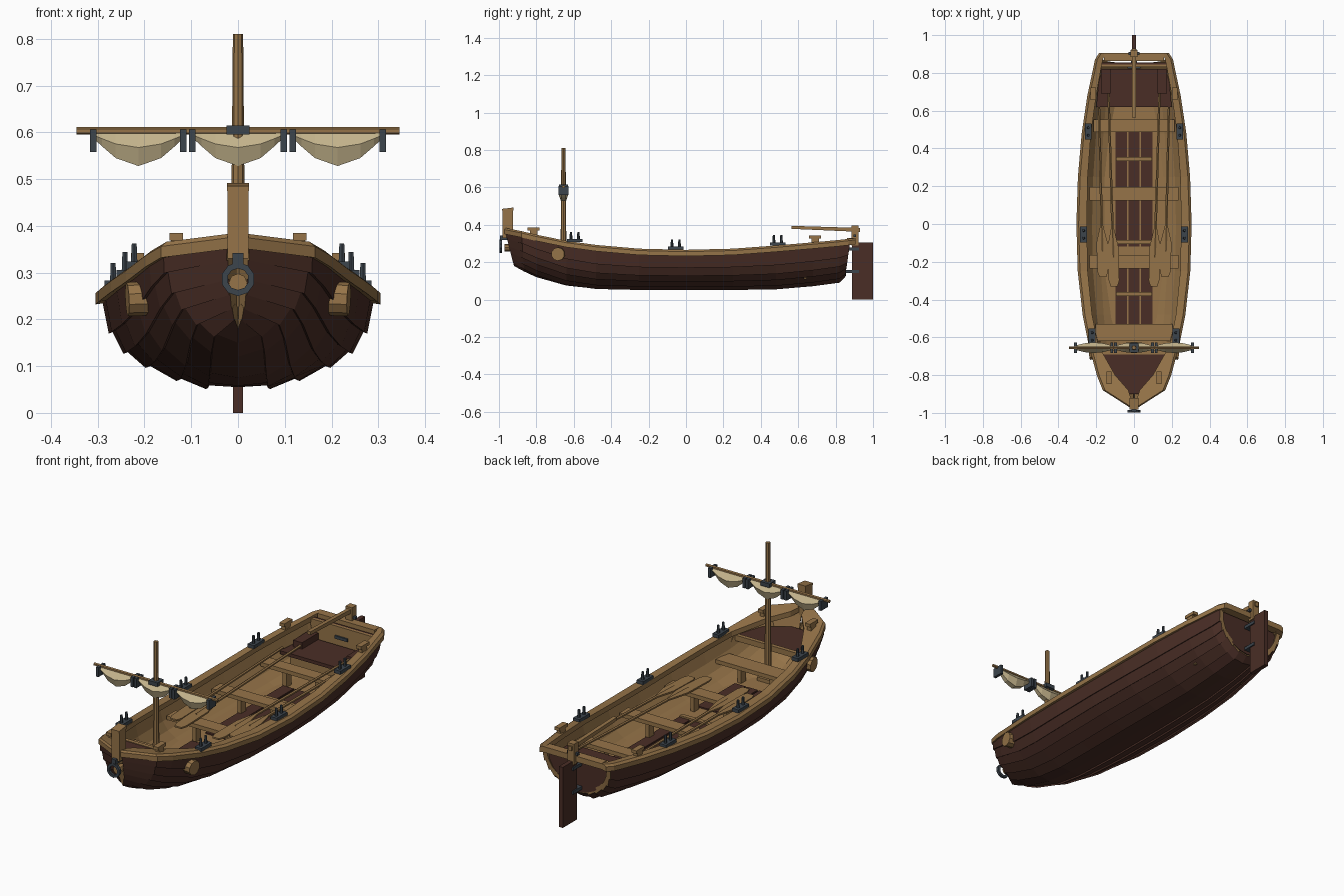
import bpy, bmesh, math
from mathutils import Vector

if "Cube" in bpy.data.objects:
    bpy.data.objects.remove(bpy.data.objects["Cube"])

def material(name, rgb):
    m = bpy.data.materials.new(name)
    m.diffuse_color = (*rgb, 1)
    m.use_nodes = True
    m.node_tree.nodes["Principled BSDF"].inputs["Base Color"].default_value = m.diffuse_color
    return m

DARK = material("dark_brown_wood", (0.068, 0.027, 0.019))
WOOD = material("tan_wood", (0.305, 0.175, 0.066))
IRON = material("blue_grey_iron", (0.045, 0.058, 0.072))
SAIL = material("cream_canvas", (0.56, 0.46, 0.265))

def finish(name, bm, *mats):
    bmesh.ops.remove_doubles(bm, verts=bm.verts, dist=1e-5)
    bmesh.ops.recalc_face_normals(bm, faces=bm.faces)
    me = bpy.data.meshes.new(name)
    bm.to_mesh(me)
    bm.free()
    for m in mats:
        me.materials.append(m)
    ob = bpy.data.objects.new(name, me)
    bpy.context.collection.objects.link(ob)
    return ob

def box(name, x, y, z, mat):
    bm = bmesh.new()
    bmesh.ops.create_cube(bm, size=1)
    for v in bm.verts:
        v.co = [(a + b) / 2 + c * (b - a) for (a, b), c in zip((x, y, z), v.co)]
    return finish(name, bm, mat)

def rod(name, a, b, r1, r2, mat, sides=8):
    a, b = Vector(a), Vector(b)
    bm = bmesh.new()
    bmesh.ops.create_cone(bm, cap_ends=True, segments=sides, radius1=r1, radius2=r2, depth=(b - a).length)
    q = (b - a).to_track_quat('Z', 'Y')
    for v in bm.verts:
        v.co = q @ v.co + (a + b) / 2
    return finish(name, bm, mat)

def loft(name, rows, mats, rule=None, cap="ngon"):
    bm = bmesh.new()
    vs = [[bm.verts.new(p) for p in r] for r in rows]
    n = len(rows[0])
    for r, s in zip(vs, vs[1:]):
        for i in range(n):
            j = (i + 1) % n
            f = bm.faces.new((r[i], r[j], s[j], s[i]))
            f.material_index = rule(i) if rule else 0
    for r in (vs[0], vs[-1]):
        if cap == "ngon":
            bm.faces.new(r)
        else:  # rim strip joining outer and inner shells
            for i in range(n // 2 - 1):
                bm.faces.new((r[i], r[i + 1], r[n - 2 - i], r[n - 1 - i])).material_index = 1
    return finish(name, bm, *mats)

def prism(name, pts, axis, lo, hi, mat):
    rows = []
    for d in (lo, hi):
        rows.append([p[:axis] + (d,) + p[axis:] for p in pts])
    return loft(name, rows, [mat])

# Stations: y, half beam, sheer height, keel height, inner rail edge, rake, bow shape
ST = [(-.97, .024, .38, .18, 0, .05, 1), (-.88, .165, .362, .15, .03, .015, .9),
      (-.8, .197, .343, .12, .10, 0, .7), (-.64, .24, .31, .075, .19, 0, .3),
      (-.48, .272, .288, .058, .222, 0, .1), (-.25, .298, .268, .055, .245, 0, 0),
      (0, .305, .262, .055, .25, 0, 0), (.25, .297, .268, .055, .245, 0, 0),
      (.48, .277, .285, .058, .228, 0, 0), (.68, .247, .302, .073, .2, 0, .1),
      (.82, .217, .315, .09, .175, 0, .2), (.88, .2, .322, .12, .155, -.03, .2)]
MID = [(0, 0), (.22, .02), (.42, .10), (.63, .23), (.78, .37), (.88, .57), (.96, .95)]
BOW = [(0, 0), (.3, .1), (.52, .22), (.7, .37), (.82, .53), (.91, .73), (.97, .95)]

def section(st, inset=0, lap=0.009):
    y, b, s, k, _, rake, f = st
    b, k = max(b - inset, .004), k + inset
    lap = min(lap, b * .12)
    pts = []
    for i in range(7):
        u = MID[i][0] * (1 - f) + BOW[i][0] * f
        v = MID[i][1] * (1 - f) + BOW[i][1] * f
        p = Vector((u * b, y + rake * (1 - v), k + v * (s - k)))
        pts.append(p)
        if 0 < i < 6:  # lower edge of the next plank overlaps outward
            pts.append(p + Vector((u, 0, -.9 * (1 - v))) * lap)
    left = [Vector((-p.x, p.y, p.z)) for p in reversed(pts[1:])]
    return left + pts

# Hull: lapped planks outside, smooth lining inside
rows = []
for k, st in enumerate(ST):
    inner = section(st, .02, 0)
    if k == 0:
        inner = [p + Vector((0, .03, 0)) for p in inner]
    rows.append(section(st) + inner[::-1])
half = len(rows[0]) // 2
loft("hull", rows, [DARK, WOOD], lambda i: 0 if i < half - 1 else 1, cap="rim")

# Transom, tan inside and dark outside
tr = [(p.x * .94, .125 + (p.z - .12) * .97) for p in section(ST[-1], 0, 0)]
prism("transom_outer", tr, 1, .845, .855, DARK)
prism("transom_inner", tr, 1, .83, .845, WOOD)
box("transom_slot", (-.035, .035), (.822, .831), (.25, .265), IRON)

# Gunwale rails
for sx in (-1, 1):
    rr = []
    for y, b, s, k, inn, rake, f in ST[:-1] + [(.87, .207, .321, 0, .165, 0, 0), (.905, .185, .325, 0, .15, 0, 0)]:
        rr.append([(sx * b, y, s - .03), (sx * b, y, s - .006), (sx * (b - .012), y, s + .004),
                   (sx * inn, y, s + .004), (sx * inn, y, s - .022)])
    loft("gunwale", rr, [WOOD])
box("stern_rail", (-.16, .16), (.862, .905), (.3, .329), WOOD)
box("bow_post", (-.022, .022), (-.98, -.925), (.33, .475), WOOD)
prism("bow_post_cap", [(-.983, .475), (-.983, .485), (-.922, .492), (-.922, .475)], 0, -.023, .023, WOOD)

# Floor, centre boards and cross cleats
def plank_y(name, pts, z0, z1, mat):
    outline = [(w, y) for y, w in pts] + [(-w, y) for y, w in reversed(pts)]
    prism(name, outline, 2, z0, z1, mat)
plank_y("floor", [(-.68, .07), (-.5, .12), (-.25, .155), (.25, .155), (.5, .13), (.8, .07)], .1, .112, WOOD)
for y0, y1 in ((-.53, -.23), (-.12, .5)):
    for x in (-.068, 0, .068):
        box("floor_board", (x - .03, x + .03), (y0, y1), (.112, .119), DARK)
for y in (-.37, -.095, .345):
    box("floor_cleat", (-.095, .095), (y - .011, y + .011), (.112, .127), WOOD)

# Rowing benches
for y, w, d in ((-.575, .205, .045), (-.2, .235, .035), (.16, .235, .035), (.52, .215, .033)):
    box("bench", (-w, w), (y - d, y + d), (.19, .21), WOOD)
    for sx in (-1, 1):
        box("bench_knee", (sx * .09 - .01, sx * .09 + .01), (y - .02, y + .02), (.11, .19), WOOD)

# Stern seat and side lockers
plank_y("stern_seat", [(.62, .2), (.82, .18)], .205, .222, DARK)
box("stern_seat_front", (-.15, .15), (.63, .645), (.11, .205), WOOD)
for sx in (-1, 1):
    x = sx * .15
    box("stern_locker", (x - .025, x + .025), (.69, .82), (.222, .255), DARK)

# Bow deck
plank_y("bow_deck", [(-.9, .04), (-.82, .15), (-.69, .195)], .265, .28, DARK)
box("bow_deck_beam", (-.195, .195), (-.69, -.67), (.255, .283), WOOD)

# Oars lying on the benches
for sx in (-1, 1):
    for (xa, ya), (xb, yb), z in (((.105, -.33), (.135, .69), .222), ((.165, -.28), (.185, .62), .226)):
        a, b = Vector((sx * xa, ya, z)), Vector((sx * xb, yb, z + .015))
        rod("oar_shaft", a.lerp(b, .15), b, .008, .007, WOOD, 6)
        out = []
        for t, w in ((0, .018), (.03, .028), (.2, .03), (.3, .008)):
            c = a.lerp(b, t)
            out.append([(c.x - w, c.y, c.z - .004), (c.x + w, c.y, c.z - .004),
                        (c.x + w, c.y, c.z + .004), (c.x - w, c.y, c.z + .004)])
        loft("oar_blade", out, [WOOD])

for sx in (-1, 1):
    # Oarlocks with two pins
    for x, y, z in ((.222, -.595, .307), (.267, -.055, .266), (.242, .49, .289)):
        x *= sx
        box("oarlock_plate", (x - .018, x + .018), (y - .042, y + .042), (z, z + .017), IRON)
        for dy in (-.02, .02):
            rod("oarlock_pin", (x, y + dy, z + .01), (x, y + dy, z + .055), .008, .006, IRON, 6)
    # Mooring blocks on the rail
    for x, y, z in ((.132, -.815, .345), (.215, .69, .302)):
        x *= sx
        box("mooring_block", (x - .011, x + .011), (y - .02, y + .02), (z, z + .03), WOOD)
        box("mooring_block_cap", (x - .014, x + .014), (y - .033, y + .033), (z + .024, z + .04), WOOD)
    # Round side bosses
    rod("side_boss", (sx * .195, -.68, .245), (sx * .237, -.685, .243), .037, .036, WOOD, 10)

# Mast, yard and fittings
MY = -.655
rod("mast", (0, MY, .1), (0, MY, .81), .017, .011, WOOD)
box("mast_step", (-.04, .04), (MY - .03, MY + .03), (.1, .13), WOOD)
rod("yard", (-.345, MY, .603), (.345, MY, .603), .008, .008, WOOD, 6)
box("yard_collar", (-.025, .025), (MY - .025, MY + .025), (.595, .615), IRON)
for x in (-.31, -.117, -.098, .098, .117, .31):
    box("sail_clamp", (x - .007, x + .007), (MY - .028, MY + .028), (.558, .606), IRON)

# Furled sail lobes
for c in (-.213, 0, .213):
    rr = []
    for t, d in ((-1, .012), (-.8, .03), (-.5, .055), (0, .072), (.5, .055), (.8, .03), (1, .012)):
        w = .008 + d * .28
        x = c + t * .097
        rr.append([(x, MY, .603), (x, MY - w, .6 - d * .45), (x, MY - w * .5, .6 - d),
                   (x, MY + w * .5, .6 - d), (x, MY + w, .6 - d * .45)])
    loft("furled_sail", rr, [SAIL])

# Bow ring and bracket
bm = bmesh.new()
R = []
for i in range(10):
    a = math.tau * (i + .5) / 10
    R.append([bm.verts.new((r * math.cos(a), y, .286 + r * math.sin(a)))
              for r, y in ((.036, -.998), (.036, -.984), (.023, -.984), (.023, -.998))])
for i in range(10):
    for j in range(4):
        bm.faces.new((R[i][j], R[i][(j + 1) % 4], R[(i + 1) % 10][(j + 1) % 4], R[(i + 1) % 10][j]))
finish("bow_ring", bm, IRON)
box("ring_bracket", (-.012, .012), (-.995, -.94), (.318, .342), IRON)
rod("ring_boss", (0, -.93, .278), (0, -.97, .278), .02, .02, WOOD)

# Rudder, tiller and hinges
box("rudder", (-.011, .011), (.888, 1), (0, .306), DARK)
box("rudder_head", (-.018, .018), (.885, .922), (.29, .395), WOOD)
prism("tiller", [(.565, .378), (.565, .394), (.93, .383), (.93, .362)], 0, -.01, .01, WOOD)
box("tiller_pin", (-.03, .03), (.895, .91), (.335, .348), IRON)
for z in (.15, .27):
    box("rudder_hinge", (-.017, .017), (.845, .925), (z - .008, z + .008), IRON)
